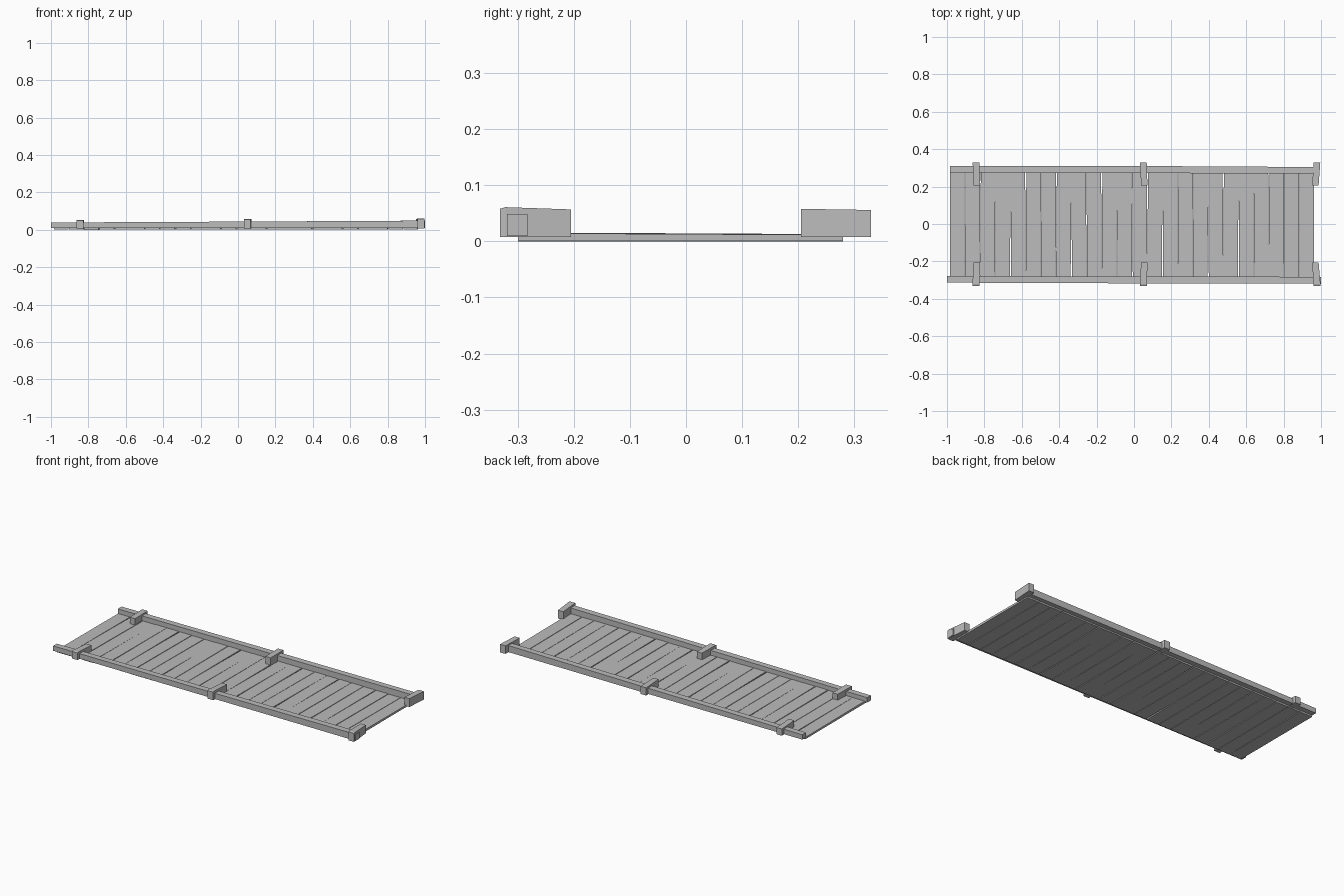
import bpy, random
from mathutils import Vector

random.seed(4)
if "Cube" in bpy.data.objects:
    bpy.data.objects.remove(bpy.data.objects["Cube"])

grey = bpy.data.materials.new("weathered_grey")
grey.use_nodes = True
colour = (0.5, 0.5, 0.5, 1)
grey.diffuse_color = colour
grey.node_tree.nodes["Principled BSDF"].inputs["Base Color"].default_value = colour


def beam(name, stations, axis):
    """Flat-sided beam through stations (along, across, width, bottom, top); axis 0 = x, 1 = y."""
    verts = []
    for along, across, width, low, high in stations:
        for side, z in ((-1, low), (1, low), (1, high), (-1, high)):
            c = across + side * width / 2
            verts.append((along, c, z) if axis == 0 else (c, along, z))
    last = len(verts) - 4
    faces = [(3, 2, 1, 0), (last, last + 1, last + 2, last + 3)]
    for s in range(len(stations) - 1):
        for k in range(4):
            a, b = s * 4 + k, s * 4 + (k + 1) % 4
            faces.append((a, b, b + 4, a + 4))
    if axis == 1:
        faces = [f[::-1] for f in faces]
    mesh = bpy.data.meshes.new(name)
    mesh.from_pydata([Vector(v) for v in verts], [], faces)
    mesh.materials.append(grey)
    obj = bpy.data.objects.new(name, mesh)
    bpy.context.collection.objects.link(obj)
    return obj


# Deck of slightly crooked planks
count, start, end = 24, -0.985, 0.965
pitch = (end - start) / count
for i in range(count):
    x = start + (i + 0.5) * pitch
    skew = random.uniform(-0.003, 0.003) if 0 < i < count - 1 else 0
    lift = random.uniform(0, 0.002)
    beam(f"plank_{i + 1}", [
        (-0.30, x + skew, pitch - 0.003, lift, 0.014 + lift),
        (0.28, x - skew, pitch - 0.003, lift, 0.011 + lift)], 1)

# Long side rails, rising gently to the right end
beam("front_rail", [(-1.0, -0.296, 0.035, 0.010, 0.039),
                    (0.05, -0.299, 0.037, 0.010, 0.044),
                    (1.0, -0.301, 0.037, 0.010, 0.049)], 0)
beam("back_rail", [(-0.985, 0.293, 0.035, 0.010, 0.039),
                   (0.05, 0.291, 0.038, 0.010, 0.044),
                   (0.985, 0.287, 0.035, 0.010, 0.049)], 0)

# Cross blocks clamped over the rails: outer x, inner x, top height
blocks = {"left": (-0.845, -0.84, 0.053),
          "middle": (0.05, 0.055, 0.059),
          "right": (0.978, 0.97, 0.061)}
for place, (outer, inner, top) in blocks.items():
    beam(f"front_{place}_block", [(-0.332, outer, 0.036, 0.008, top - 0.003),
                                  (-0.322, outer, 0.038, 0.008, top),
                                  (-0.205, inner, 0.034, 0.008, top - 0.004)], 1)
    beam(f"back_{place}_block", [(0.205, inner, 0.034, 0.008, top - 0.003),
                                 (0.330, outer, 0.036, 0.008, top - 0.005)], 1)
